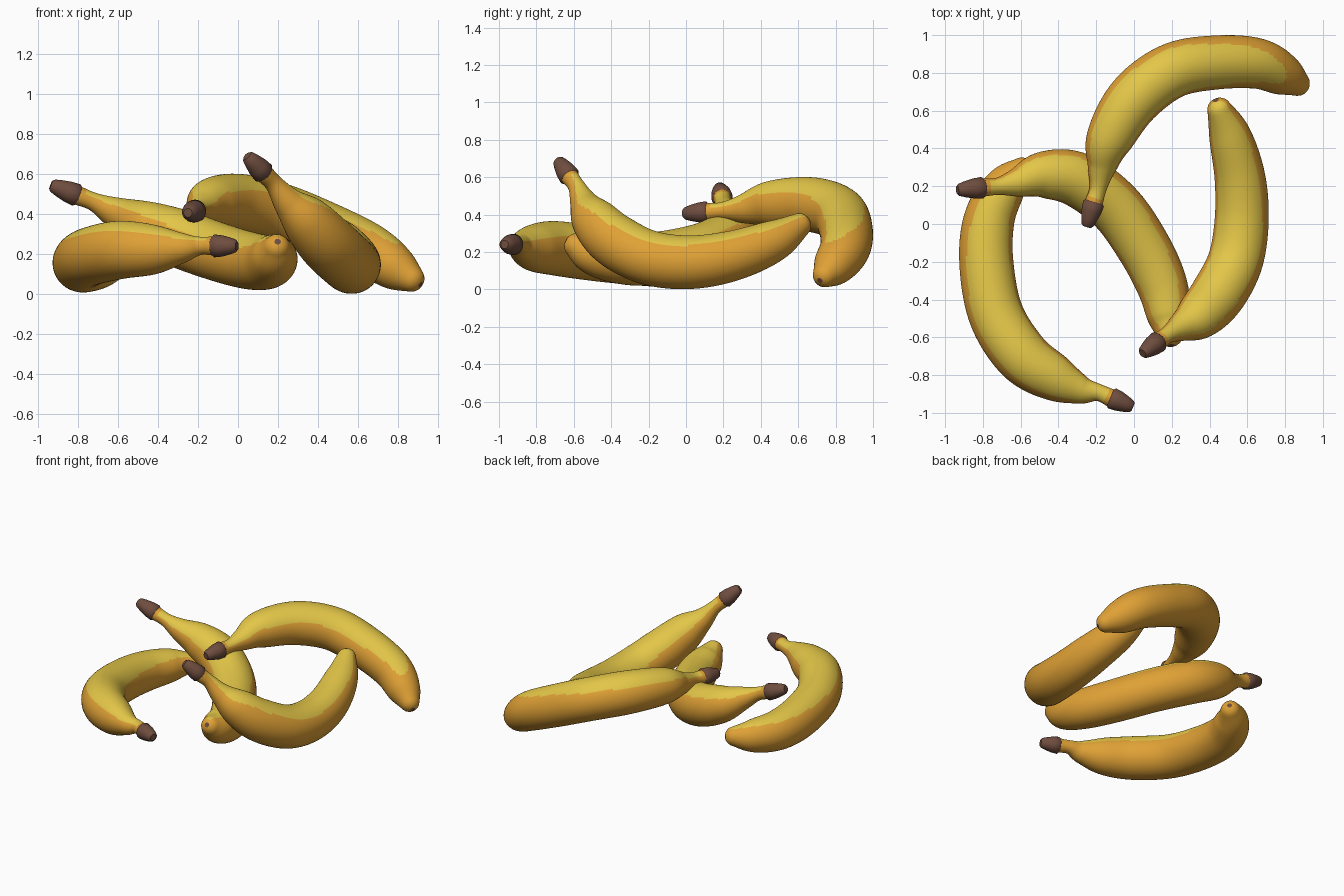
import bpy
import bmesh
import math
from mathutils import Vector

old = bpy.data.objects.get("Cube")
if old:
    bpy.data.objects.remove(old)


def make_material(name, rgb):
    mat = bpy.data.materials.new(name)
    mat.use_nodes = True
    color = (*rgb, 1.0)
    mat.diffuse_color = color
    mat.node_tree.nodes["Principled BSDF"].inputs["Base Color"].default_value = color
    return mat


YELLOW = make_material("ripe yellow", (0.77, 0.565, 0.065))
ORANGE = make_material("warm orange", (0.74, 0.355, 0.036))
BROWN = make_material("stem brown", (0.16, 0.075, 0.05))

SIDES = 64
STEPS = 10
UP = Vector((0, 0, 1))


def smooth_path(points):
    """Catmull-Rom samples through 4D points (position and radius)."""
    ends = [2 * points[0] - points[1]] + points + [2 * points[-1] - points[-2]]
    samples = []
    for a, b, c, d in zip(ends, ends[1:], ends[2:], ends[3:]):
        for step in range(STEPS):
            t = step / STEPS
            samples.append(0.5 * (2 * b + (c - a) * t
                                  + (2 * a - 5 * b + 4 * c - d) * t * t
                                  + (3 * b - a - 3 * c + d) * t * t * t))
    samples.append(points[-1])
    return samples


def add_tube(name, samples, materials, pick=None):
    """Sweep a circle along the samples; pick(normal, tangent, t) gives the side
    material, and the far cap takes the last material."""
    bm = bmesh.new()
    centres = [s.to_3d() for s in samples]
    rings = []
    tangents = []
    side = None
    for i, centre in enumerate(centres):
        ahead = centres[min(i + 1, len(centres) - 1)]
        behind = centres[max(i - 1, 0)]
        tangent = (ahead - behind).normalized()
        if side is None:
            side = tangent.orthogonal()
        side = (side - tangent * side.dot(tangent)).normalized()
        other = tangent.cross(side)
        ring = []
        for k in range(SIDES):
            angle = math.tau * k / SIDES
            offset = side * math.cos(angle) + other * math.sin(angle)
            ring.append(bm.verts.new(centre + offset * samples[i].w))
        rings.append(ring)
        tangents.append(tangent)
    strips = []
    for low, high in zip(rings, rings[1:]):
        strip = []
        for k in range(SIDES):
            n = (k + 1) % SIDES
            face = bm.faces.new((low[k], low[n], high[n], high[k]))
            face.smooth = True
            strip.append(face)
        strips.append(strip)
    bm.faces.new(rings[0][::-1])
    end_cap = bm.faces.new(rings[-1])
    end_cap.material_index = len(materials) - 1
    bm.normal_update()
    if pick:
        for i, strip in enumerate(strips):
            for face in strip:
                face.material_index = pick(face.normal, tangents[i], i / len(strips))
    mesh = bpy.data.meshes.new(name)
    bm.to_mesh(mesh)
    bm.free()
    for mat in materials:
        mesh.materials.append(mat)
    obj = bpy.data.objects.new(name, mesh)
    bpy.context.collection.objects.link(obj)


def with_radius(point, radius):
    return Vector((point.x, point.y, point.z, radius))


# Shared thickness from the neck to the blossom end
BODY_RADII = (.046, .077, .124, .145, .146, .143, .134, .111, .06)


def add_banana(place, stem_end, tip_orange, path):
    path = [Vector(p) for p in path]
    stem_end = Vector(stem_end)
    neck = path[0]
    # Which way the banana bends, so that its outer side can be found
    bend = (path[4] - neck).cross(path[-1] - neck).z
    bend_sign = 1 if bend > 0 else -1

    # Yellow on top, orange lower down, outside, at the tip and beside the stem
    def skin_color(normal, tangent, t):
        outward = tangent.cross(UP).normalized() * bend_sign
        limit = 0.52 + 0.12 * normal.dot(outward)
        limit += tip_orange * max(0, t - 0.55) / 0.45
        return 0 if normal.z > limit and t > 0.04 else 1

    # Skin: neck, body and a rounded blossom end with a dark spot
    points = [with_radius(neck.lerp(stem_end, 0.4), .048)]
    points += [with_radius(p, r) for p, r in zip(path, BODY_RADII)]
    samples = smooth_path(points)
    direction = (path[-1] - path[-2]).normalized()
    for advance, radius in ((.014, .052), (.026, .039), (.034, .024), (.036, .016)):
        samples.append(with_radius(path[-1] + direction * advance, radius))
    add_tube(place + "_banana_skin", samples, (YELLOW, ORANGE, BROWN), skin_color)
    # Stem: slightly wider than the neck, tapering to its cut end
    stem = [with_radius(neck.lerp(stem_end, t), r)
            for t, r in ((.35, .047), (.4, .057), (.6, .053), (.8, .043), (.95, .033), (1, .022))]
    add_tube(place + "_banana_stem", stem, (BROWN,))


# Four bananas in a loose pile
add_banana("left", (-.005, -.97, .24), 0.4, [
    (-.19, -.892, .24), (-.28, -.877, .23), (-.42, -.815, .222),
    (-.59, -.7, .22), (-.73, -.48, .19), (-.782, -.2, .16),
    (-.765, .03, .142), (-.68, .2, .142), (-.575, .305, .15)])

add_banana("middle", (-.935, .18, .545), 0.4, [
    (-.72, .2, .46), (-.62, .22, .41), (-.48, .26, .345),
    (-.3, .235, .28), (-.1, .09, .21), (.055, -.13, .167),
    (.15, -.33, .16), (.185, -.5, .19), (.195, -.61, .245)])

add_banana("back", (-.25, -.015, .405), 0.4, [
    (-.19, .19, .42), (-.17, .3, .43), (-.13, .45, .455),
    (0, .66, .455), (.2, .81, .41), (.43, .855, .32),
    (.65, .85, .22), (.79, .79, .127), (.885, .732, .064)])

add_banana("right", (.045, -.685, .69), 0.1, [
    (.18, -.585, .55), (.25, -.545, .46), (.34, -.49, .37),
    (.44, -.38, .26), (.535, -.2, .17), (.57, .02, .145),
    (.56, .25, .18), (.507, .47, .26), (.445, .625, .355)])
